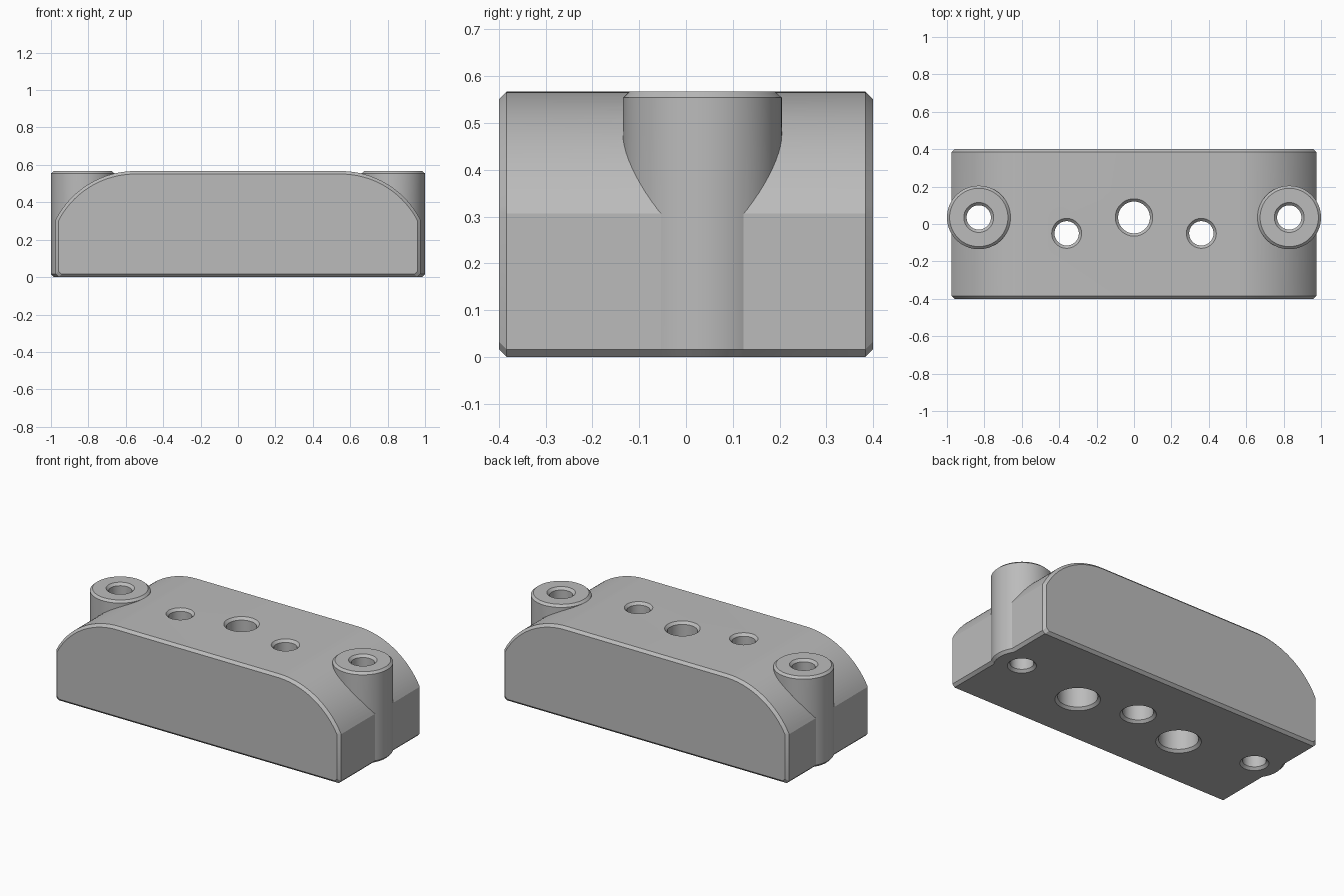
import bpy, bmesh, math

if "Cube" in bpy.data.objects:
    bpy.data.objects.remove(bpy.data.objects["Cube"])

TOP, CH, HALF_X, HALF_Y = 0.567, 0.016, 0.975, 0.4
ARC_X, ARC_R, SHOULDER = 0.55, 0.477, 0.305

grey = bpy.data.materials.new("plain grey")
grey.diffuse_color = (0.5, 0.5, 0.5, 1)
grey.use_nodes = True
grey.node_tree.nodes["Principled BSDF"].inputs["Base Color"].default_value = grey.diffuse_color


def make_object(name, bm):
    bmesh.ops.recalc_face_normals(bm, faces=bm.faces)
    mesh = bpy.data.meshes.new(name)
    bm.to_mesh(mesh)
    bm.free()
    mesh.materials.append(grey)
    obj = bpy.data.objects.new(name, mesh)
    bpy.context.collection.objects.link(obj)
    return obj


def bridge_rings(bm, rings):
    """Skin a stack of matching closed rings and cap both ends."""
    loops = [[bm.verts.new(p) for p in ring] for ring in rings]
    n = len(loops[0])
    for a, b in zip(loops, loops[1:]):
        for i in range(n):
            j = (i + 1) % n
            bm.faces.new((a[i], a[j], b[j], b[i]))
    bm.faces.new(loops[0])
    bm.faces.new(loops[-1])


def lathe(name, x, y, profile, sides=64):
    """Turned solid from (radius, height) pairs."""
    bm = bmesh.new()
    angles = [2 * math.pi * i / sides for i in range(sides)]
    bridge_rings(bm, [[(x + r * math.cos(a), y + r * math.sin(a), z) for a in angles]
                      for r, z in profile])
    return make_object(name, bm)


def outline(y, inset):
    """Arched block section, shrunk by inset."""
    w = HALF_X - inset
    r = ARC_R - inset
    centre_z = TOP - ARC_R
    end = math.asin((w - ARC_X) / r)
    half = [(w - CH, inset), (w, inset + CH)]
    for i in range(25):
        a = end * (1 - i / 24)
        half.append((ARC_X + r * math.sin(a), centre_z + r * math.cos(a)))
    pts = half + [(-x, z) for x, z in reversed(half)]
    return [(x, y, z) for x, z in pts]


def combine(target, tool, operation):
    mod = target.modifiers.new(operation.lower(), 'BOOLEAN')
    mod.operation, mod.solver, mod.object = operation, 'EXACT', tool
    bpy.context.view_layer.objects.active = target
    bpy.ops.object.modifier_apply(modifier=mod.name)
    bpy.data.objects.remove(tool, do_unlink=True)


# Arched block with chamfered front and back edges
bm = bmesh.new()
bridge_rings(bm, [outline(-HALF_Y, CH), outline(-HALF_Y + CH, 0),
                  outline(HALF_Y - CH, 0), outline(HALF_Y, CH)])
block = make_object("mounting_block", bm)

# Round end posts
for s in (-1, 1):
    post = lathe("end_post", s * 0.83, 0.035,
                 [(0.155, 0), (0.17, CH), (0.17, TOP - 0.013), (0.156, TOP)])
    combine(block, post, 'UNION')


def through_hole(x, y, r, bottom_r=None, step=0.0):
    """Hole with chamfered mouths and an optional wider bore from below."""
    b = bottom_r or r
    c = 0.015
    prof = [(b + c + 0.02, -0.02), (b, c)]
    if bottom_r:
        prof += [(b, step), (r, step)]
    prof += [(r, TOP - c), (r + c + 0.02, TOP + 0.02)]
    combine(block, lathe("hole_cutter", x, y, prof), 'DIFFERENCE')


# Centre hole, counterbored side holes, post holes
through_hole(0, 0.035, 0.085)
for s in (-1, 1):
    through_hole(s * 0.36, -0.05, 0.065, 0.11, 0.33)
    through_hole(s * 0.83, 0.035, 0.065)

bpy.ops.object.select_all(action='DESELECT')
block.select_set(True)
bpy.context.view_layer.objects.active = block
bpy.ops.object.shade_smooth_by_angle(angle=math.radians(25))
